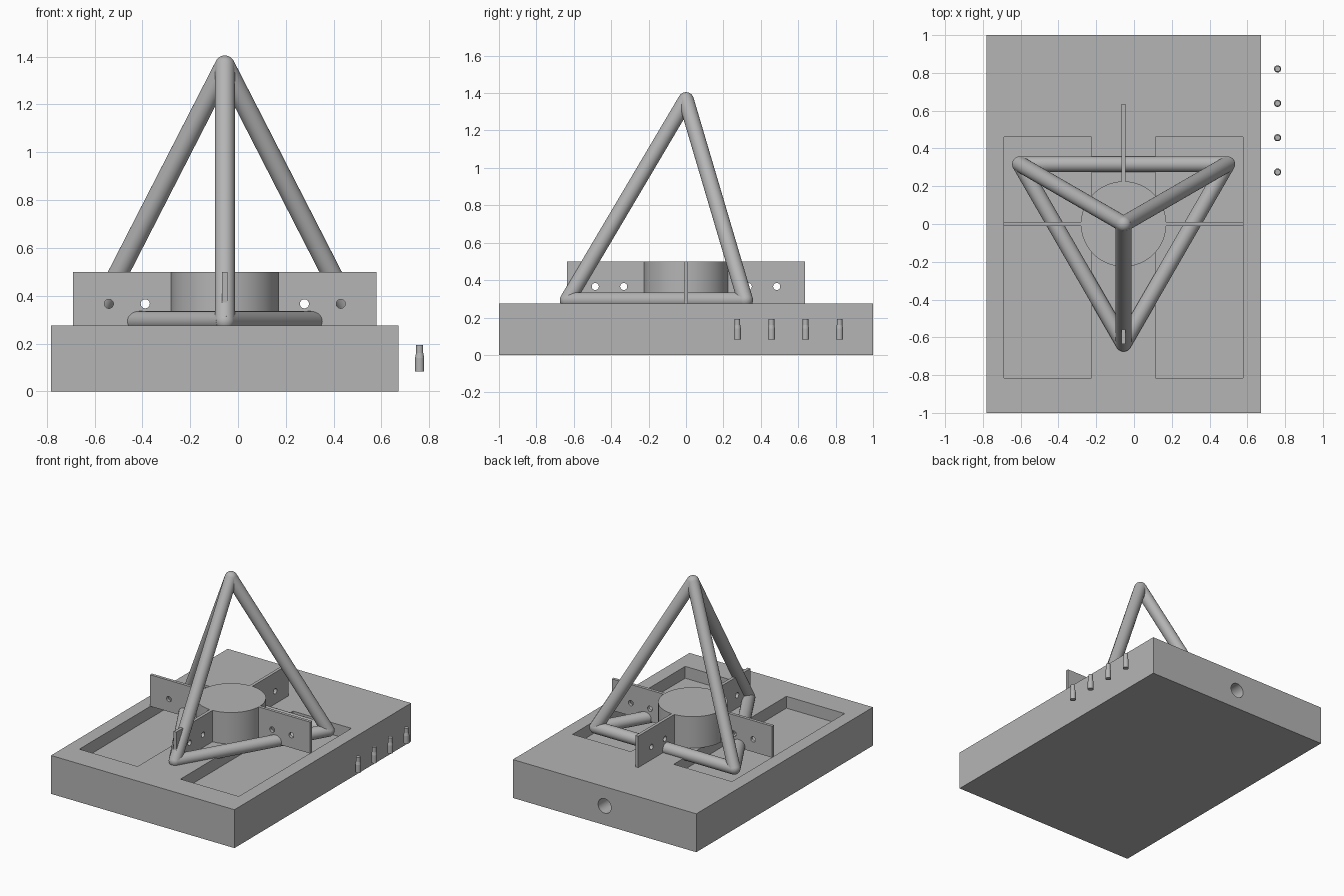
import bpy
import math
from mathutils import Vector

if "Cube" in bpy.data.objects:
    bpy.data.objects.remove(bpy.data.objects["Cube"], do_unlink=True)

CX = -0.055        # centre line of the base
BASE_TOP = 0.275
RIM = 0.5          # top of hub and fins
TUBE = 0.042

grey = bpy.data.materials.new("plain grey")
grey.use_nodes = True
grey.diffuse_color = (0.46, 0.46, 0.46, 1)
grey.node_tree.nodes["Principled BSDF"].inputs["Base Color"].default_value = (0.46, 0.46, 0.46, 1)


def finish(name, smooth=False):
    ob = bpy.context.object
    ob.name = name
    ob.data.materials.clear()
    ob.data.materials.append(grey)
    if smooth:
        bpy.ops.object.shade_smooth_by_angle(angle=math.radians(35))
    return ob


def box(name, low, high):
    low, high = Vector(low), Vector(high)
    bpy.ops.mesh.primitive_cube_add(size=1, location=(low + high) / 2)
    bpy.context.object.scale = high - low
    bpy.ops.object.transform_apply(location=False, rotation=False, scale=True)
    return finish(name)


def rod(name, start, end, radius, top_radius=None, sides=32):
    start, end = Vector(start), Vector(end)
    axis = end - start
    bpy.ops.mesh.primitive_cone_add(
        vertices=sides, radius1=radius, radius2=top_radius or radius,
        depth=axis.length, location=(start + end) / 2,
        rotation=axis.to_track_quat('Z', 'Y').to_euler())
    return finish(name, True)


def cut(target, cutter):
    mod = target.modifiers.new("cut", 'BOOLEAN')
    mod.operation = 'DIFFERENCE'
    mod.solver = 'EXACT'
    mod.object = cutter
    bpy.ops.object.select_all(action='DESELECT')
    bpy.context.view_layer.objects.active = target
    target.select_set(True)
    bpy.ops.object.modifier_apply(modifier=mod.name)
    bpy.data.objects.remove(cutter, do_unlink=True)


# Base block with two pockets and a port in the back
base = box("base", (CX - 0.727, -1, 0), (CX + 0.727, 1, BASE_TOP))
for side in (-1, 1):
    xs = sorted((CX + side * 0.17, CX + side * 0.632))
    cut(base, box("pocket_cutter", (xs[0], -0.815, 0.19), (xs[1], 0.46, 0.4)))
cut(base, rod("port_cutter", (CX, 0.65, 0.137), (CX, 1.1, 0.137), 0.052))
bpy.ops.object.shade_smooth_by_angle(angle=math.radians(35))

# Round hub
rod("hub", (CX, 0, BASE_TOP), (CX, 0, RIM), 0.226, sides=64)

# Four drilled fins around the hub
for i, place in enumerate(("left", "back", "right", "front")):
    fin = box(place + "_fin", (0.2, -0.011, BASE_TOP), (0.635, 0.011, RIM))
    for x in (0.333, 0.485):
        cut(fin, rod("hole_cutter", (x, -0.1, 0.366), (x, 0.1, 0.366), 0.019, sides=24))
    turn = i * math.pi / 2
    offset = fin.location.copy()
    offset.rotate(fin.rotation_euler.to_quaternion())
    fin.location = (CX + offset.x * math.cos(turn), offset.x * math.sin(turn), offset.z)
    fin.rotation_euler.z = turn

# Pyramid frame of round tubes with ball joints
corners = [Vector((CX + 0.633 * math.cos(a), 0.633 * math.sin(a), 0.293))
           for a in map(math.radians, (30, 150, 270))]
apex = Vector((CX, 0, 1.363))
for i, corner in enumerate(corners):
    rod("leg_tube", corner, apex, TUBE)
    rod("floor_tube", corner, corners[i - 1], TUBE)
for joint in corners + [apex]:
    bpy.ops.mesh.primitive_uv_sphere_add(segments=32, ring_count=16, radius=TUBE, location=joint)
    finish("tube_joint", True)

# Row of loose stepped pegs beside the base
for i in range(4):
    y = 0.275 + i * 0.182
    for part, z0, z1, r0, r1 in (("body", 0.083, 0.14, 0.019, 0.019),
                                 ("shoulder", 0.14, 0.16, 0.019, 0.015),
                                 ("tip", 0.16, 0.193, 0.015, 0.015)):
        rod("peg_" + part, (0.76, y, z0), (0.76, y, z1), r0, r1, sides=24)
